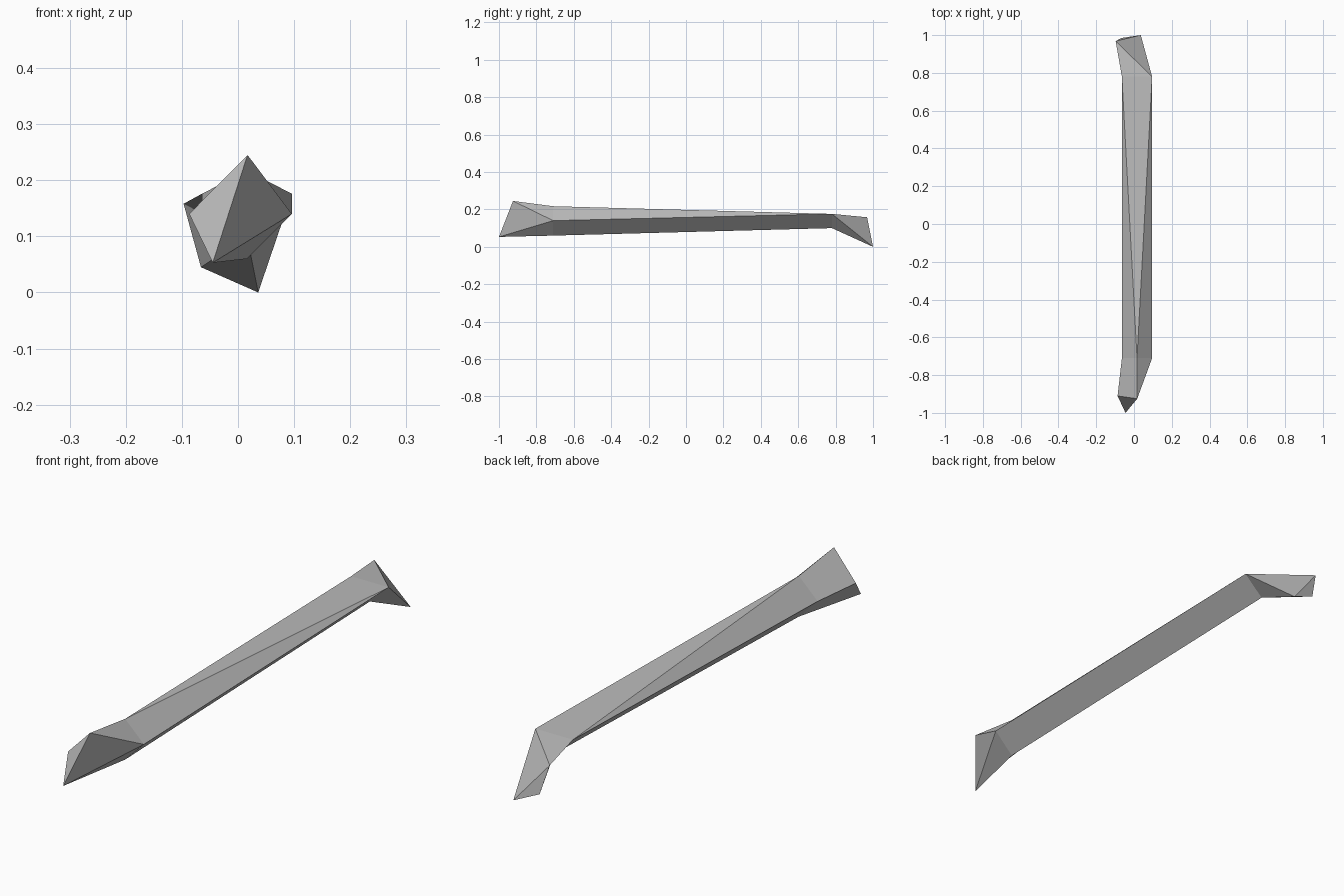
import bpy
import bmesh

cube = bpy.data.objects.get("Cube")
if cube:
    bpy.data.objects.remove(cube, do_unlink=True)

grey = bpy.data.materials.new("mid grey")
grey.use_nodes = True
colour = (0.5, 0.5, 0.5, 1)
grey.diffuse_color = colour
grey.node_tree.nodes["Principled BSDF"].inputs["Base Color"].default_value = colour

FRONT, BACK = -0.71, 0.78   # ends of the straight shaft
MID, HALF = 0.016, 0.08     # shaft centre and half width

corners = {
    # pointed front tip
    "tip_top": (0.017, -0.925, 0.245),
    "tip_side": (-0.087, -0.91, 0.14),
    "tip_low": (-0.045, -1.0, 0.053),
    # diamond section at the front of the shaft
    "front_top": (MID, FRONT, 0.217),
    "front_left": (MID + HALF, FRONT, 0.14),
    "front_right": (MID - HALF, FRONT, 0.14),
    "front_low": (MID, FRONT, 0.06),
    # triangular section at the back of the shaft
    "back_left": (MID + HALF, BACK, 0.176),
    "back_right": (MID - HALF, BACK, 0.176),
    "back_low": (MID, BACK, 0.1),
    # drooping tail
    "tail_top": (-0.097, 0.968, 0.158),
    "tail_low": (0.036, 1.0, 0.0),
    "tail_side": (-0.066, 0.985, 0.045),
}

faces = [
    # front tip
    "tip_top tip_side tip_low",
    "tip_top tip_low front_left",
    "tip_top front_left front_top",
    "tip_top front_top front_right tip_side",
    "tip_side front_right front_low tip_low",
    "tip_low front_low front_left",
    # shaft
    "front_top back_left back_right",
    "front_top front_left back_left",
    "front_top back_right front_right",
    "front_left front_low back_low back_left",
    "front_right back_right back_low front_low",
    # tail
    "back_right back_left tail_top",
    "back_left tail_low tail_top",
    "back_left back_low tail_low",
    "back_right tail_top back_low",
    "tail_top tail_side back_low",
    "back_low tail_side tail_low",
    "tail_top tail_low tail_side",
]

bm = bmesh.new()
verts = {name: bm.verts.new(co) for name, co in corners.items()}
for face in faces:
    bm.faces.new([verts[name] for name in face.split()])
bmesh.ops.recalc_face_normals(bm, faces=bm.faces[:])

mesh = bpy.data.meshes.new("faceted_branch")
bm.to_mesh(mesh)
bm.free()
mesh.materials.append(grey)
branch = bpy.data.objects.new("faceted_branch", mesh)
bpy.context.collection.objects.link(branch)
